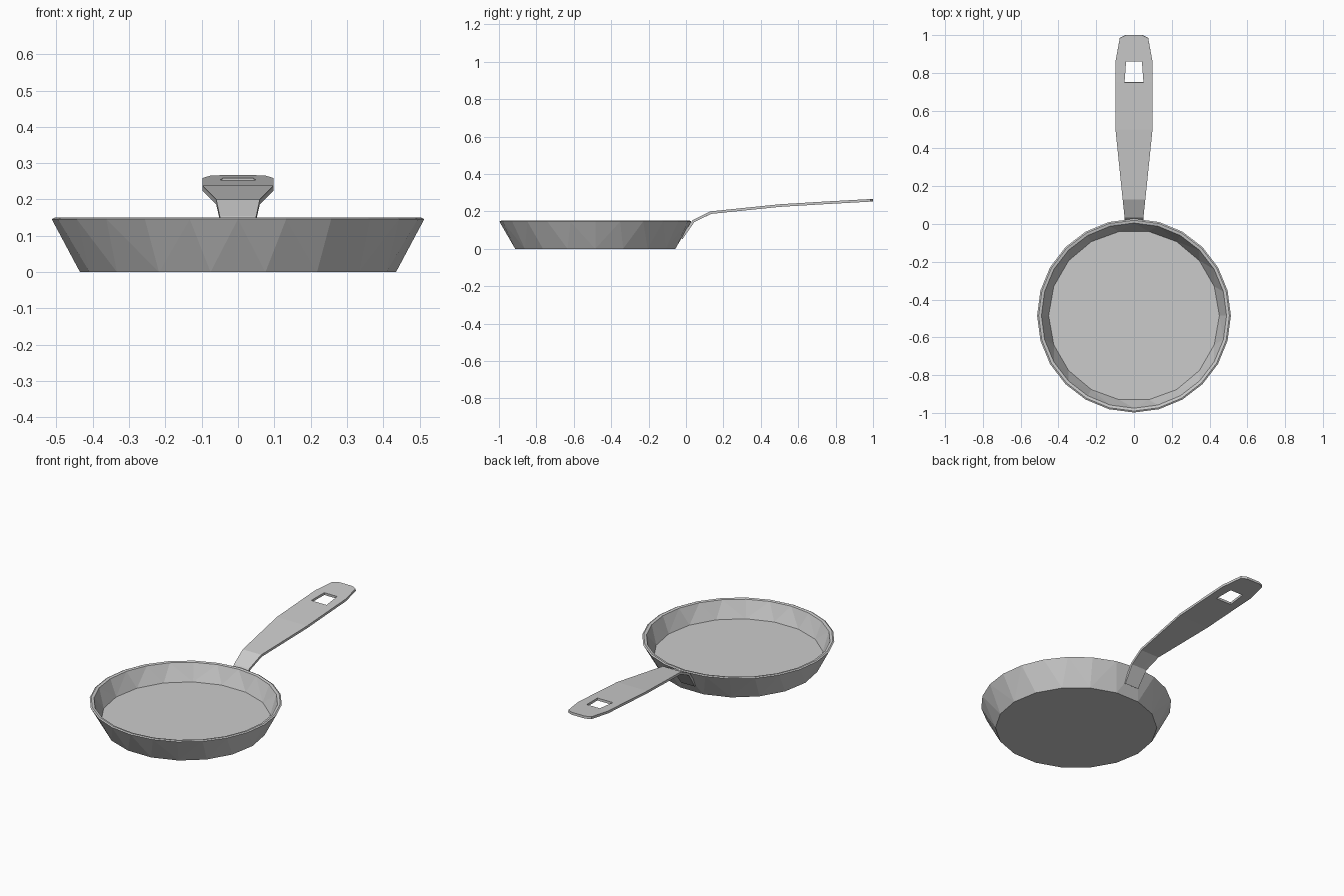
import bpy, bmesh
from math import sin, cos, pi

if "Cube" in bpy.data.objects:
    bpy.data.objects.remove(bpy.data.objects["Cube"])

CY = -0.485  # pan centre on y


def finish(name, bm):
    mesh = bpy.data.meshes.new(name)
    bm.to_mesh(mesh)
    bm.free()
    obj = bpy.data.objects.new(name, mesh)
    bpy.context.collection.objects.link(obj)
    return obj


def ring(bm, n, r, z, turn):
    vs = [bm.verts.new((r * cos(turn + 2 * pi * i / n),
                        CY + r * sin(turn + 2 * pi * i / n), z)) for i in range(n)]
    es = [bm.edges.new((vs[i], vs[(i + 1) % n])) for i in range(n)]
    return vs, es


# Pan: closed shell, 18-sided base and floor, 24-sided rolled rim
bm = bmesh.new()
rings = [ring(bm, n, r, z, 0) for n, r, z in
         [(18, 0.435, 0.0), (24, 0.513, 0.146), (24, 0.505, 0.15),
          (24, 0.49, 0.147), (18, 0.452, 0.05)]]
for a, b in zip(rings, rings[1:]):
    bmesh.ops.bridge_loops(bm, edges=a[1] + b[1])
bm.faces.new(rings[0][0])
bm.faces.new(rings[-1][0])
bmesh.ops.recalc_face_normals(bm, faces=bm.faces)
finish("pan", bm)

# Handle: bent strip with a hanging hole; rows are (y, z, half width, inner half width)
rows = [(-0.03, 0.06, 0.045, 0.02), (0.035, 0.153, 0.05, 0.022),
        (0.13, 0.2, 0.06, 0.026), (0.5, 0.238, 0.098, 0.045),
        (0.75, 0.253, 0.098, 0.05), (0.86, 0.259, 0.098, 0.042),
        (0.985, 0.266, 0.075, 0.036), (1.0, 0.267, 0.043, 0.025)]
bm = bmesh.new()
grid = [[bm.verts.new((x, y, z)) for x in (-w, -h, h, w)] for y, z, w, h in rows]
for i in range(len(rows) - 1):
    for j in range(3):
        if (i, j) != (4, 1):  # leave the hole open
            bm.faces.new((grid[i][j], grid[i][j + 1], grid[i + 1][j + 1], grid[i + 1][j]))
handle = finish("handle", bm)
mod = handle.modifiers.new("thickness", 'SOLIDIFY')
mod.thickness = 0.014
mod.offset = -1
